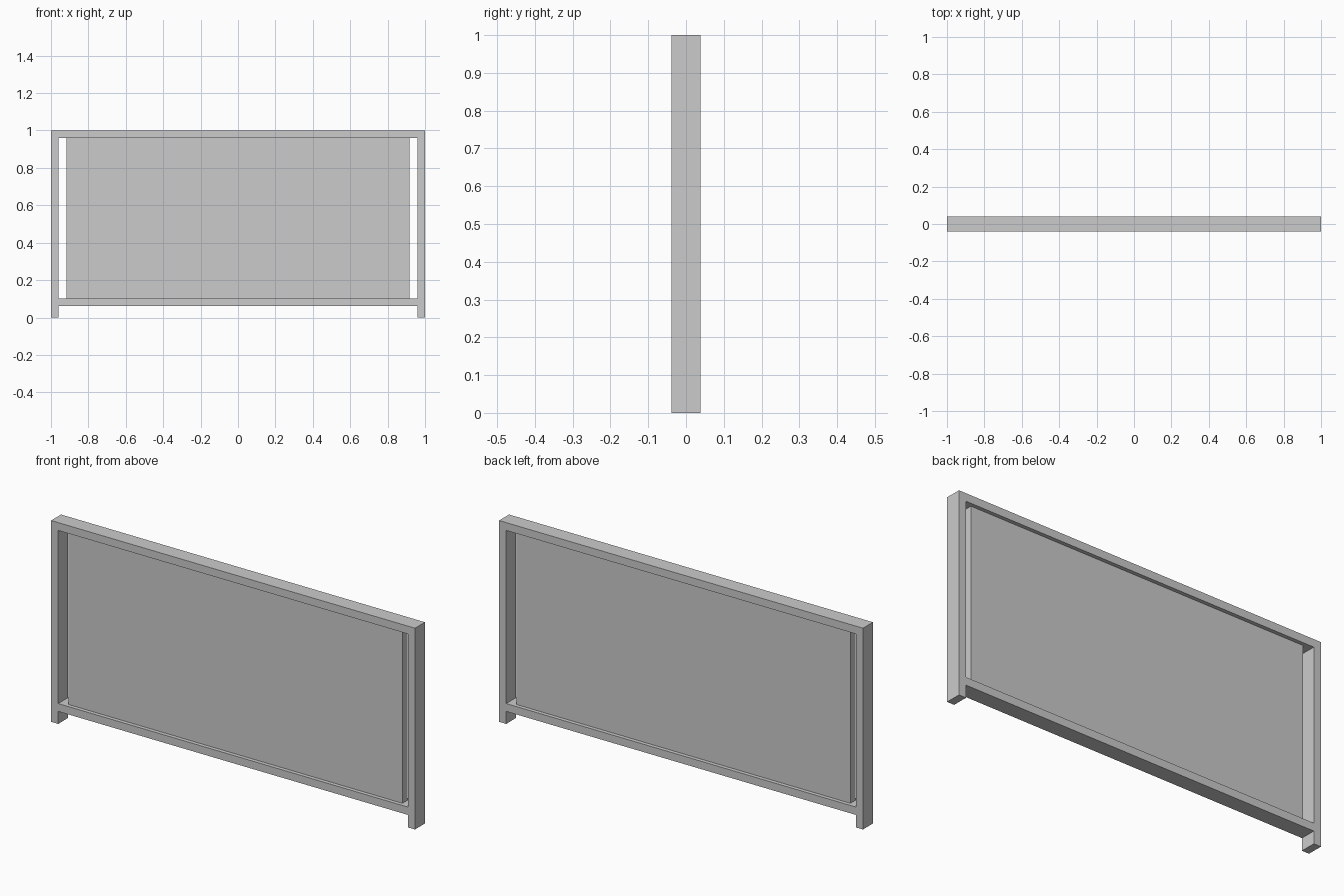
import bpy, bmesh

if "Cube" in bpy.data.objects:
    bpy.data.objects.remove(bpy.data.objects["Cube"])

DEPTH = 0.078          # frame depth along y
PANEL_DEPTH = 0.04     # inset panel depth along y


def make_slab(name, xs, zs, cells, depth):
    """Extrude chosen (column, row) cells of an x/z grid into one clean solid centred on y = 0."""
    bm = bmesh.new()
    grid = [[bm.verts.new((x, -depth / 2, z)) for z in zs] for x in xs]
    faces = [bm.faces.new((grid[i][j], grid[i + 1][j], grid[i + 1][j + 1], grid[i][j + 1]))
             for i, j in cells]
    bmesh.ops.delete(bm, geom=[v for v in bm.verts if not v.link_faces], context='VERTS')
    ext = bmesh.ops.extrude_face_region(bm, geom=faces, use_keep_orig=True)
    new_verts = [g for g in ext["geom"] if isinstance(g, bmesh.types.BMVert)]
    bmesh.ops.translate(bm, verts=new_verts, vec=(0, depth, 0))
    bmesh.ops.recalc_face_normals(bm, faces=bm.faces)
    mesh = bpy.data.meshes.new(name)
    bm.to_mesh(mesh)
    bm.free()
    obj = bpy.data.objects.new(name, mesh)
    bpy.context.collection.objects.link(obj)
    return obj


# Frame: two full-height posts joined by a top rail and a raised bottom rail
frame_x = [-1, -0.961, 0.961, 1]
frame_z = [0, 0.062, 0.101, 0.961, 1]
posts = [(i, j) for i in (0, 2) for j in range(4)]
rails = [(1, 1), (1, 3)]
make_slab("frame", frame_x, frame_z, posts + rails, DEPTH)

# Panel: thinner board between the rails, with a gap at each post
make_slab("panel", [-0.918, 0.918], [0.101, 0.961], [(0, 0)], PANEL_DEPTH)
